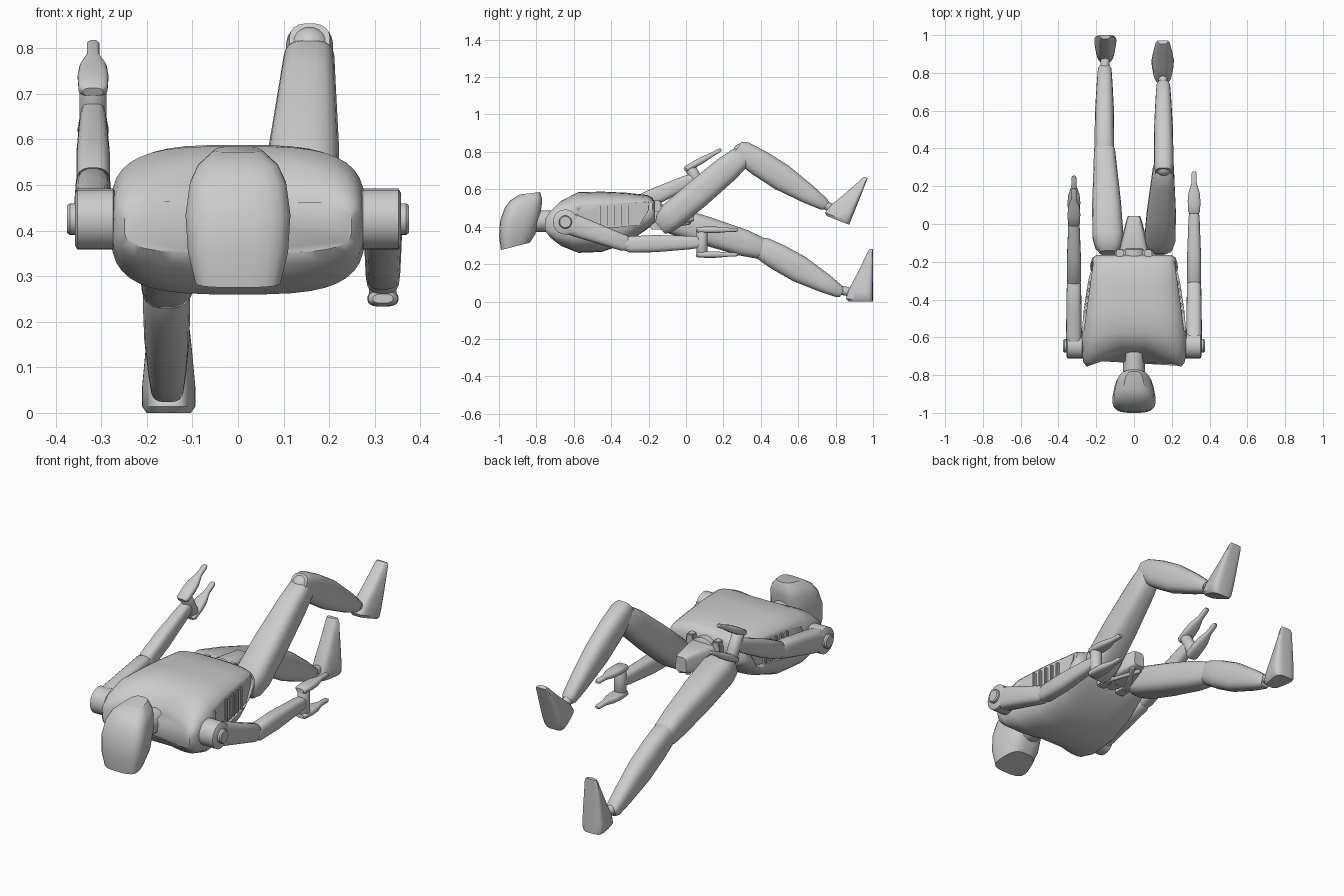
import bpy, bmesh, math
from mathutils import Vector

cube = bpy.data.objects.get("Cube")
if cube:
    bpy.data.objects.remove(cube)

X = Vector((1, 0, 0))


def finish(name, bm, angle=38):
    """Turn a bmesh into a smooth-by-angle object."""
    bmesh.ops.recalc_face_normals(bm, faces=bm.faces)
    mesh = bpy.data.meshes.new(name)
    bm.to_mesh(mesh)
    bm.free()
    ob = bpy.data.objects.new(name, mesh)
    bpy.context.collection.objects.link(ob)
    bpy.ops.object.select_all(action='DESELECT')
    ob.select_set(True)
    bpy.context.view_layer.objects.active = ob
    bpy.ops.object.shade_smooth_by_angle(angle=math.radians(angle))
    return ob


def loft(name, sections, power=2.5, taper=0.0, sides=20, reshape=None):
    """Skin superellipse sections given as (centre, half-axis u, half-axis v)."""
    bm = bmesh.new()
    rings = []
    for c, u, v in sections:
        ring = []
        for i in range(sides):
            a = 2 * math.pi * (i + 0.5) / sides
            cu, cv = (math.copysign(abs(f) ** (2 / power), f) for f in (math.cos(a), math.sin(a)))
            co = Vector(c) + u * cu * (1 + taper * cv) + v * cv
            ring.append(bm.verts.new(reshape(co) if reshape else co))
        rings.append(ring)
    for r, s in zip(rings, rings[1:]):
        for i in range(sides):
            j = (i + 1) % sides
            bm.faces.new((r[i], r[j], s[j], s[i]))
    bm.faces.new(rings[0])
    bm.faces.new(rings[-1])
    return finish(name, bm)


def limb(name, p0, p1, stations, power=2.5, taper=0.0):
    """Loft along p0-p1; stations are (fraction, half width, half thickness, lift)."""
    p0, p1 = Vector(p0), Vector(p1)
    up = X.cross((p1 - p0).normalized()).normalized()
    return loft(name, [(p0.lerp(p1, t) + up * lift, X * w, up * h) for t, w, h, lift in stations],
                power, taper)


def rod(name, p0, p1, r):
    """Straight round bar with softly chamfered ends."""
    p0, p1 = Vector(p0), Vector(p1)
    d = (p1 - p0).normalized()
    u = d.orthogonal().normalized()
    v = d.cross(u)
    e = min(0.15, 0.006 / (p1 - p0).length)
    return loft(name, [(p0.lerp(p1, t), u * r * k, v * r * k)
                       for t, k in ((0, 0.85), (e, 1), (1 - e, 1), (1, 0.85))], 2)


def ball(name, centre, r):
    bm = bmesh.new()
    bmesh.ops.create_uvsphere(bm, u_segments=20, v_segments=12, radius=r)
    bmesh.ops.translate(bm, verts=bm.verts, vec=centre)
    return finish(name, bm)


def box(name, centre, size, bevel=0.006):
    bm = bmesh.new()
    bmesh.ops.create_cube(bm, size=1)
    bmesh.ops.scale(bm, verts=bm.verts, vec=size)
    bmesh.ops.translate(bm, verts=bm.verts, vec=centre)
    bmesh.ops.bevel(bm, geom=bm.edges[:], offset=bevel, segments=2, affect='EDGES')
    return finish(name, bm)


# Torso shell, with its neck end swept back toward the centre line
def collar(co):
    front = max(0.0, min(1.0, (-0.5 - co.y) / 0.25))
    co.y += 0.09 * front * max(0.0, 1 - abs(co.x) / 0.25)
    return co


torso_rows = [(-.755, .35, .47, .25), (-.735, .325, .50, .268), (-.69, .29, .545, .277),
              (-.60, .26, .585, .28), (-.45, .265, .588, .266), (-.32, .31, .582, .248),
              (-.21, .385, .57, .23), (-.18, .41, .555, .222), (-.165, .43, .53, .20)]
torso = loft("torso", [((0, y, (lo + hi) / 2), X * w, Vector((0, 0, (hi - lo) / 2)))
                       for y, lo, hi, w in torso_rows], 3.4, 0, 40, collar)


# Recessed side panels
def flank(y):
    return 0.266 - (y + 0.45) * 0.14


panel = [(-.58, .47), (-.55, .53), (-.25, .545), (-.20, .53), (-.20, .49),
         (-.25, .41), (-.46, .39), (-.55, .41)]
for s in (-1, 1):
    bm = bmesh.new()
    inner = [bm.verts.new((s * (flank(y) - 0.016), y, z)) for y, z in panel]
    outer = [bm.verts.new((s * 0.4, y, z)) for y, z in panel]
    bm.faces.new(inner)
    bm.faces.new(outer)
    for i in range(len(panel)):
        j = (i + 1) % len(panel)
        bm.faces.new((inner[i], inner[j], outer[j], outer[i]))
    cutter = finish("panel_cutter", bm)
    cutter.hide_render = True
    mod = torso.modifiers.new("panel", 'BOOLEAN')
    mod.operation, mod.object = 'DIFFERENCE', cutter
    bpy.ops.object.select_all(action='DESELECT')
    bpy.context.view_layer.objects.active = torso
    torso.select_set(True)
    bpy.ops.object.modifier_move_to_index(modifier=mod.name, index=0)
    bpy.ops.object.modifier_apply(modifier=mod.name)
    bpy.data.objects.remove(cutter)
    # Vent ribs
    for i in range(5):
        y = -0.465 + i * 0.038
        box("vent_rib", (s * (flank(y) - 0.014), y, 0.46), (0.022, 0.018, 0.12))

# Neck and head
rod("neck", (0, -.83, .43), (0, -.62, .43), 0.058)
profile = [((-.99, .275), (-.835, .315), .088), ((-1.0, .35), (-.805, .36), .104),
           ((-.995, .43), (-.78, .45), .109), ((-.97, .50), (-.77, .52), .10),
           ((-.94, .54), (-.77, .555), .083), ((-.89, .572), (-.78, .585), .05)]
loft("head", [(((0, (f[0] + b[0]) / 2, (f[1] + b[1]) / 2)), X * w,
               Vector((0, f[0] - b[0], f[1] - b[1])) / 2) for f, b, w in profile], 3.2, 0.2, 24)

# Pelvis wedge, waist and fittings
loft("pelvis", [((0, y, z), X * w, Vector((0, 0, h)))
                for y, z, w, h in ((-.17, .46, .085, .055), (-.10, .46, .07, .06),
                                   (.03, .47, .036, .045), (.042, .47, .03, .038))], 5, -0.1)
rod("waist", (0, -.25, .47), (0, -.13, .47), 0.07)
rod("hip_axle", (-.15, -.09, .44), (.15, -.09, .44), 0.035)
box("belt", (0, -.155, .50), (.20, .035, .045))
for s in (-1, 1):
    box("belt_block", (s * .075, -.165, .515), (.04, .06, .05))
    box("belt_lower_block", (s * .06, -.16, .405), (.05, .06, .04))
    rod("pelvis_brace", (s * .075, -.15, .40), (-s * .025, .02, .425), 0.014)
rod("belt_buckle", (0, -.21, .51), (0, -.15, .51), 0.03)

# Legs: side, hip, knee, ankle, heel, toe as (y, z)
thigh_shape = [(0, .045, .04, -.01), (.05, .07, .062, -.005), (.15, .083, .075, 0),
               (.45, .077, .077, 0), (.8, .062, .072, 0), (.95, .056, .06, 0), (1, .045, .042, 0)]
shin_shape = [(0, .045, .045, 0), (.06, .052, .062, 0), (.25, .052, .072, 0), (.5, .05, .073, 0),
              (.8, .042, .052, 0), (.97, .036, .034, 0), (1, .026, .024, 0)]
foot_shape = [(0, .044, .13), (.05, .053, .145), (.2, .053, .135), (.5, .046, .09),
              (.75, .039, .055), (.95, .033, .028), (1, .026, .02)]
legs = [(1, (-.145, .40), (.315, .79), (.75, .512), (.873, .41), (.972, .66)),
        (-1, (-.15, .46), (.42, .278), (.835, .045), (1.0, 0), (1.0, .28))]
for s, hip, knee, ankle, heel, toe in legs:
    side = "left" if s > 0 else "right"
    k = Vector((s * .157, *knee))
    a = Vector((s * .155, *ankle))
    limb(side + "_thigh", (s * .135, *hip), k, thigh_shape, 3)
    limb(side + "_shin", k - (a - k).normalized() * .05, a, shin_shape, 2.6)
    ball(side + "_knee", k - (a - k).normalized() * .02, 0.046)
    h, t = Vector((s * .152, *heel)), Vector((s * .152, *toe))
    up = (t - h).normalized().cross(X).normalized()
    if up.y < 0:
        up = -up
    loft(side + "_foot", [(h.lerp(t, f) - up * d / 2, X * w, up * d / 2)
                          for f, w, d in foot_shape], 4, 0.25)
    rod(side + "_ankle", a - (a - k) * .1, h.lerp(t, .15) - up * .08, 0.024)

# Arms: side, elbow, wrist as (y, z), hand tilt
upper_shape = [(0, .042, .058, 0), (.2, .042, .058, 0), (.6, .04, .05, 0),
               (.94, .038, .044, 0), (1, .03, .034, 0)]
fore_shape = [(0, .028, .03, 0), (.07, .037, .044, 0), (.4, .037, .046, 0),
              (.85, .03, .036, 0), (1, .024, .028, 0)]
paddle_shape = [(0, .022, .01), (.05, .032, .016), (.3, .034, .018), (.5, .03, .017),
                (.72, .014, .012), (.95, .014, .01), (1, .009, .006)]
arms = [(1, (-.31, .305), (.085, .317), 0), (-1, (-.30, .50), (.052, .662), 29)]
for s, elbow, wrist, tilt in arms:
    side = "left" if s > 0 else "right"
    sh, el, wr = (Vector((s * .318, *p)) for p in ((-.645, .425), elbow, wrist))
    rod(side + "_shoulder", sh - X * s * .05, sh + X * s * .04, 0.067)
    rod(side + "_shoulder_cap", sh, sh + X * s * .057, 0.035)
    rod(side + "_shoulder_axle", sh - X * s * .1, sh, 0.04)
    limb(side + "_upper_arm", sh, el, upper_shape, 3)
    ball(side + "_elbow", el, 0.037)
    limb(side + "_forearm", el - (wr - el) * .05, wr, fore_shape, 3)
    # Hand: a post with two flat tapering paddles
    r = math.radians(tilt)
    d = Vector((0, math.cos(r), math.sin(r)))
    up = Vector((0, -math.sin(r), math.cos(r)))
    rod(side + "_wrist_post", wr - up * .065, wr + up * .065, 0.03)
    for e in (-1, 1):
        base = wr + up * e * .066 - d * .032
        loft(side + "_paddle", [(base + d * .225 * f, X * w, up * h)
                                for f, w, h in paddle_shape], 2.8)
